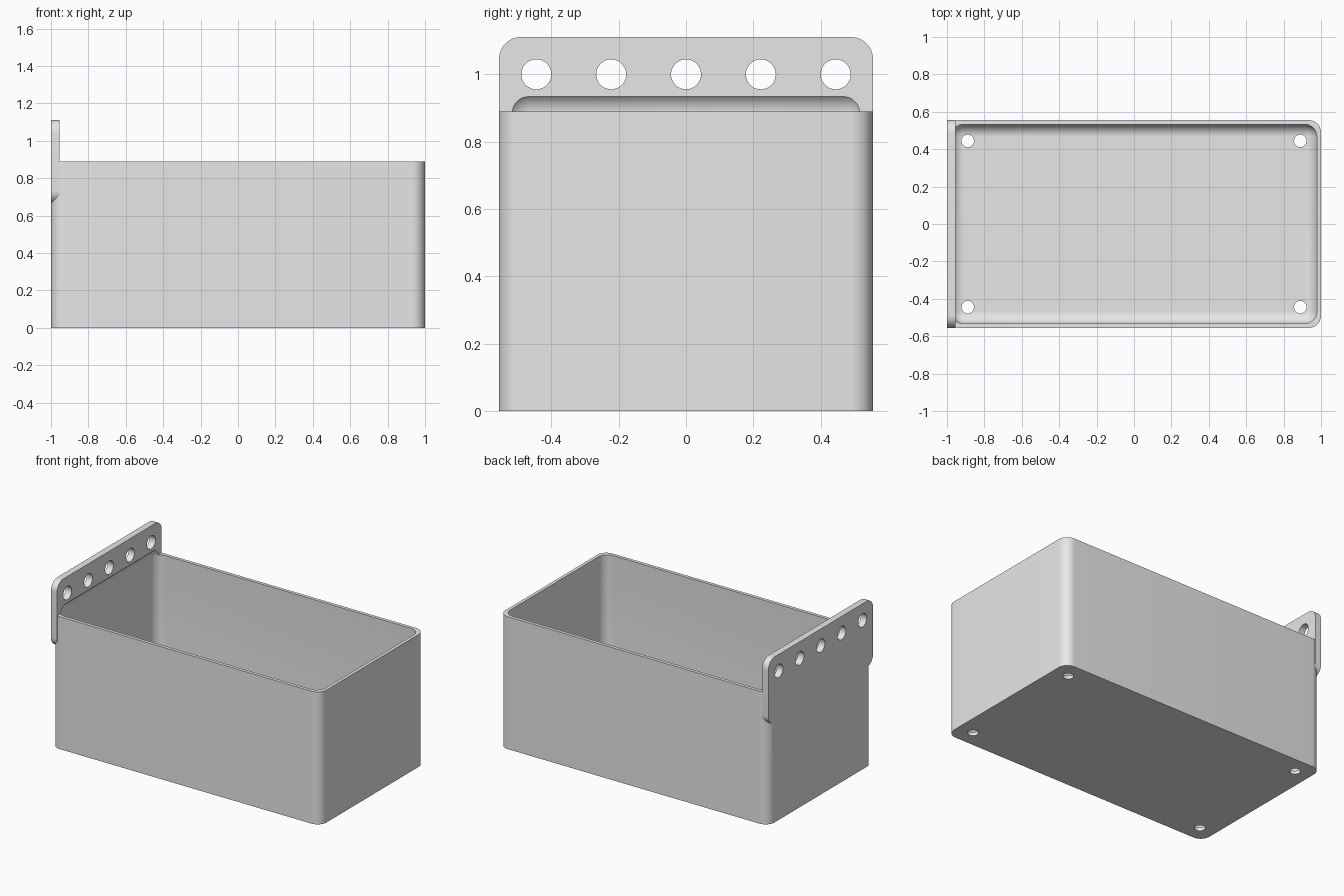
import bpy, bmesh, math

old = bpy.data.objects.get("Cube")
if old:
    bpy.data.objects.remove(old, do_unlink=True)

U = 1 / 45          # one wall thickness
R = 3 * U           # corner radius

grey = bpy.data.materials.new("light grey")
grey.use_nodes = True
grey.diffuse_color = (0.8, 0.8, 0.8, 1)
grey.node_tree.nodes["Principled BSDF"].inputs["Base Color"].default_value = (0.8, 0.8, 0.8, 1)


def block(name, low, high, axes):
    """Box between two corners, with the edges along the given axes rounded."""
    bm = bmesh.new()
    bmesh.ops.create_cube(bm, size=1)
    for v in bm.verts:
        v.co = [l + (c + 0.5) * (h - l) for l, h, c in zip(low, high, v.co)]
    edges = [e for e in bm.edges
             if any(abs((e.verts[0].co - e.verts[1].co)[a]) > 1e-4 for a in axes)]
    bmesh.ops.bevel(bm, geom=edges, offset=R, offset_type='OFFSET', segments=12,
                    profile=0.5, affect='EDGES')
    return finish(name, bm)


def finish(name, bm):
    mesh = bpy.data.meshes.new(name)
    bm.to_mesh(mesh)
    bm.free()
    mesh.materials.append(grey)
    obj = bpy.data.objects.new(name, mesh)
    bpy.context.collection.objects.link(obj)
    return obj


def drill(name, radius, centre, along_x=False):
    """Cylinder used to cut a round hole."""
    bm = bmesh.new()
    bmesh.ops.create_cone(bm, cap_ends=True, segments=40, radius1=radius,
                          radius2=radius, depth=0.2)
    obj = finish(name, bm)
    obj.location = centre
    if along_x:
        obj.rotation_euler.y = math.pi / 2
    return obj


def combine(target, other, operation):
    mod = target.modifiers.new(other.name, 'BOOLEAN')
    mod.operation = operation
    mod.solver = 'EXACT'
    mod.object = other
    other.hide_render = True
    bpy.context.view_layer.objects.active = target
    bpy.ops.object.modifier_apply(modifier=mod.name)
    bpy.data.objects.remove(other, do_unlink=True)


# Outer bin with rounded upright corners, joined to the hanging plate
half = 25 * U
bin_body = block("storage_bin", (-1, -half, 0), (1, half, 40 * U), (2,))
plate = block("hanging_plate", (-1, -half, 30 * U), (-1 + 2 * U, half, 50 * U), (0,))
combine(bin_body, plate, 'UNION')

# Fully rounded cavity, reaching a little into the plate above the rim
cavity = block("cavity", (-1 + U, U - half, U), (1 - U, half - U, 42.8 * U), (0, 1, 2))
combine(bin_body, cavity, 'DIFFERENCE')

# Row of hanging holes in the plate
for i in range(-2, 3):
    combine(bin_body, drill("hanging_hole", 2 * U, (-1 + U, i * 10 * U, 45 * U), True),
            'DIFFERENCE')

# Drain holes in the floor corners
for sx in (-1, 1):
    for sy in (-1, 1):
        combine(bin_body, drill("drain_hole", 1.5 * U, (sx * 40 * U, sy * 20 * U, 0)),
                'DIFFERENCE')

# Smooth shading with crisp edges
bpy.ops.object.select_all(action='DESELECT')
bin_body.select_set(True)
bpy.context.view_layer.objects.active = bin_body
bpy.ops.object.shade_smooth_by_angle(angle=math.radians(25))
